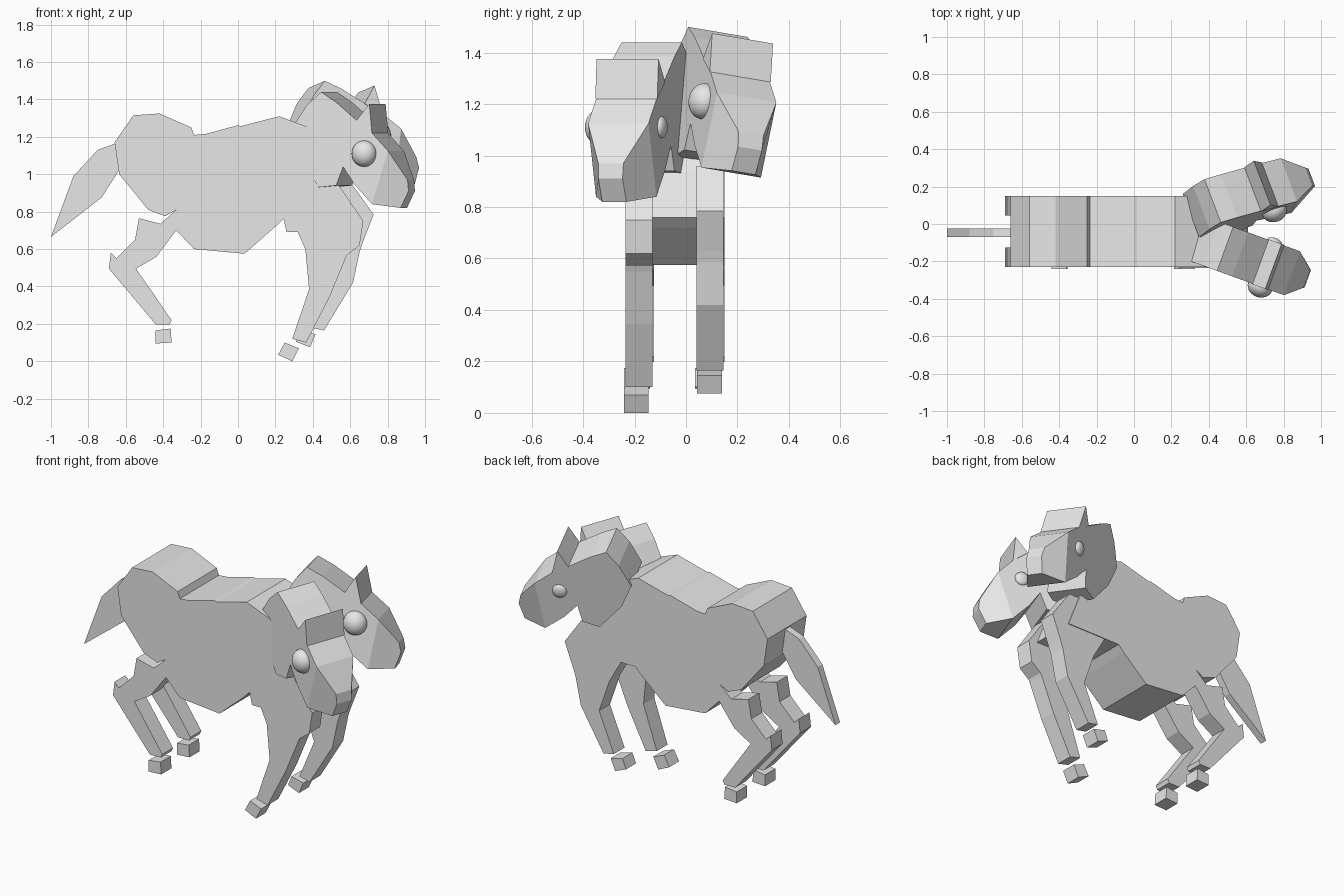
import bpy, bmesh, math
from mathutils import Matrix

if "Cube" in bpy.data.objects:
    bpy.data.objects.remove(bpy.data.objects["Cube"])

grey = bpy.data.materials.new("light grey")
grey.diffuse_color = (0.8, 0.8, 0.8, 1)
grey.use_nodes = True
grey.node_tree.nodes["Principled BSDF"].inputs["Base Color"].default_value = grey.diffuse_color


def slab(name, profile, y0, y1, narrow=None, pieces=None, matrix=None):
    """Extrude an (x, z) profile from y0 to y1; narrow = {index: half width}."""
    narrow = narrow or {}
    n = len(profile)
    pieces = pieces or [list(range(n))]
    bm = bmesh.new()
    a = [bm.verts.new((x, -narrow.get(i, -y0), z)) for i, (x, z) in enumerate(profile)]
    b = [bm.verts.new((x, narrow.get(i, y1), z)) for i, (x, z) in enumerate(profile)]
    for p in pieces:
        bm.faces.new([a[i] for i in p])
        bm.faces.new([b[i] for i in reversed(p)])
    for i in range(n):
        j = (i + 1) % n
        bm.faces.new((a[j], a[i], b[i], b[j]))
    if matrix:
        bm.transform(matrix)
    bmesh.ops.recalc_face_normals(bm, faces=bm.faces)
    me = bpy.data.meshes.new(name)
    bm.to_mesh(me)
    bm.free()
    me.materials.append(grey)
    ob = bpy.data.objects.new(name, me)
    bpy.context.collection.objects.link(ob)
    return ob


def eye(name, centre, radii, matrix):
    """Smooth ellipsoid placed in head space."""
    bm = bmesh.new()
    bmesh.ops.create_uvsphere(bm, u_segments=24, v_segments=16, radius=1)
    bm.transform(matrix @ Matrix.Translation(centre) @ Matrix.Diagonal((*radii, 1)))
    for f in bm.faces:
        f.smooth = True
    me = bpy.data.meshes.new(name)
    bm.to_mesh(me)
    bm.free()
    me.materials.append(grey)
    bpy.context.collection.objects.link(bpy.data.objects.new(name, me))


# Torso
slab("body", [(-.66, 1.17), (-.56, 1.315), (-.42, 1.325), (-.25, 1.25), (-.235, 1.21),
              (-.175, 1.215), (0, 1.262), (.015, 1.257), (.22, 1.31), (.38, 1.25),
              (.47, 1.08), (.54, .94), (.61, .76), (.24, .76), (.2, .72), (.035, .575),
              (-.235, .60), (-.33, .70), (-.33, .81), (-.39, .775), (-.48, .81),
              (-.635, 1.0)], -.23, .15)

# Tail
slab("tail", [(-1, .665), (-.88, .99), (-.75, 1.13), (-.655, 1.165), (-.63, 1.03),
              (-.73, .875)], -.07, -.025)

# Hind legs and hooves
hind = [(-.53, .765), (-.415, .735), (-.33, .81), (-.33, .70), (-.435, .56), (-.545, .495),
        (-.355, .22), (-.365, .197), (-.44, .197), (-.69, .495), (-.68, .58), (-.65, .55),
        (-.55, .65)]
hind_hoof = [(-.44, .165), (-.36, .175), (-.355, .10), (-.44, .095)]
for side, y in (("right", -.23), ("left", .045)):
    slab("hind_leg_" + side, hind, y, y + .105)
    slab("hind_hoof_" + side, hind_hoof, y - .01, y + .09)

# Front legs and hooves
slab("front_leg_right", [(.54, .94), (.67, .75), (.65, .62), (.585, .57), (.575, .55),
                         (.49, .345), (.365, .10), (.29, .12), (.38, .385), (.36, .60),
                         (.32, .69), (.26, .69), (.24, .78), (.42, .95)], -.235, -.13)
slab("front_leg_left", [(.60, .96), (.725, .785), (.665, .63), (.65, .585), (.615, .42),
                        (.46, .165), (.39, .18), (.49, .42), (.42, .62), (.34, .76),
                        (.44, .96)], .04, .145)
slab("front_hoof_right", [(.25, .10), (.325, .07), (.29, .0), (.215, .035)], -.24, -.145)
slab("front_hoof_left", [(.335, .165), (.415, .145), (.385, .075), (.31, .105)], .043, .14)

# Two heads with necks, sharing one shape; the muzzle narrows in front of brow and jaw
head = [(-.2, 1.25), (-.115, 1.37), (-.035, 1.44), (.05, 1.385), (.165, 1.29), (.245, 1.23),
        (.345, 1.125), (.43, .97), (.435, .91), (.39, .82), (.255, .84), (.155, .945),
        (.09, 1.04), (.05, .94), (-.05, .93), (-.16, 1.1)]
ear = [(.165, 1.285), (.24, 1.375), (.255, 1.22)]
muzzle = {7: .052, 8: .05, 9: .05}
pieces = [[0, 1, 2, 3, 4, 5, 6, 10, 11, 12, 13, 14, 15], [6, 7, 8, 9, 10]]
R = Matrix.Rotation
right = Matrix.Translation((.52, -.145, 0)) @ R(math.radians(-20), 4, 'Z')
left = (Matrix.Translation((.685, .22, 1.455)) @ R(math.radians(22), 4, 'Z')
        @ R(math.radians(-8), 4, 'Y') @ R(math.radians(-9), 4, 'X')
        @ Matrix.Translation((-.24, 0, -1.375)))
for side, m in (("right", right), ("left", left)):
    slab("head_" + side, head, -.125, .125, muzzle, pieces, m)
    slab("ears_" + side, ear, -.128, .128, matrix=m)
    eye("large_eye_" + side, (.21, -.125, 1.11), (.068, .058, .07), m)
    eye("small_eye_" + side, (.20, .125, 1.11), (.042, .022, .042), m)
